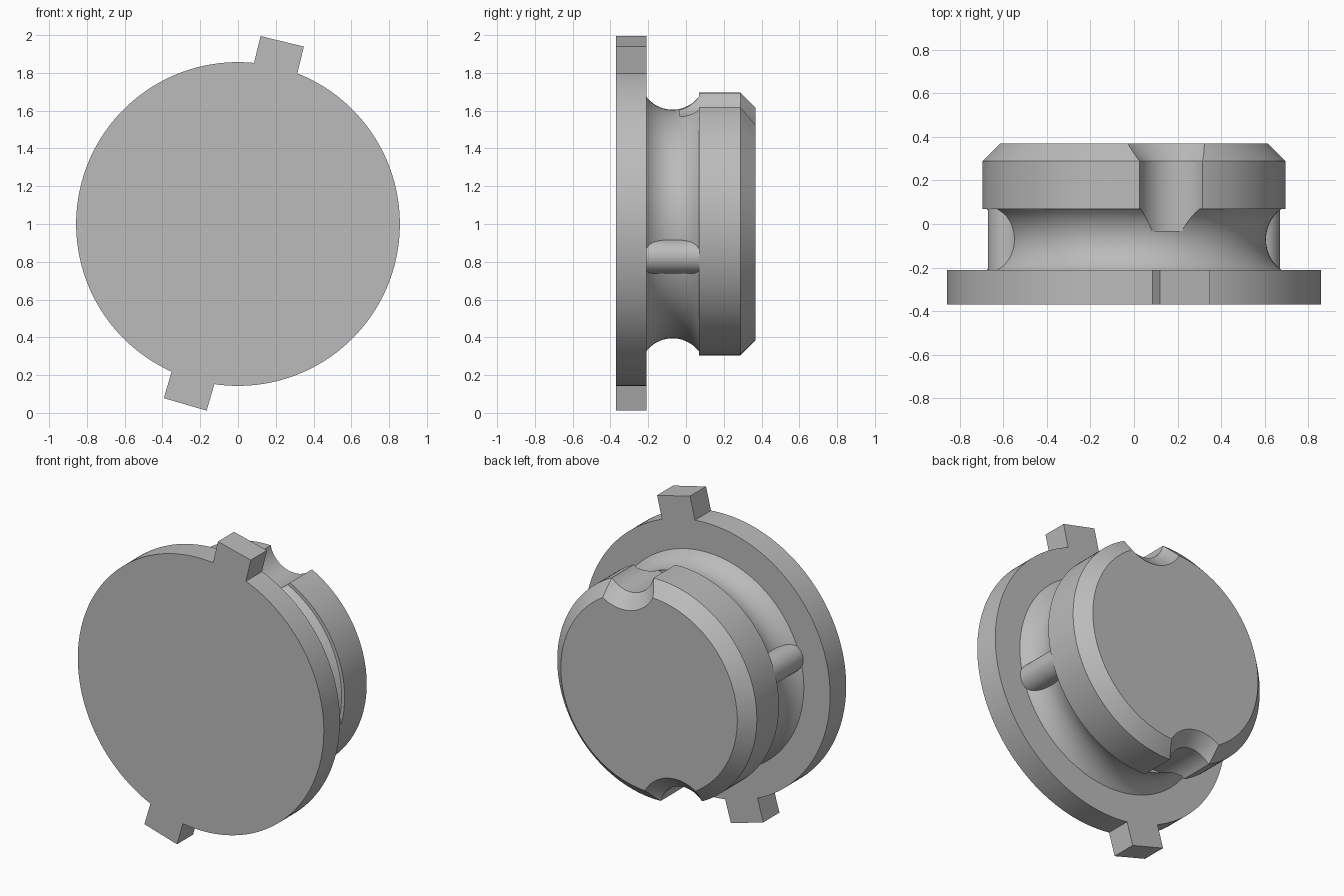
import bpy, bmesh, math
from mathutils import Matrix, Vector

cube = bpy.data.objects.get("Cube")
if cube:
    bpy.data.objects.remove(cube, do_unlink=True)

grey = bpy.data.materials.new("plain_grey")
grey.use_nodes = True
colour = (0.5, 0.5, 0.5, 1)
grey.diffuse_color = colour
grey.node_tree.nodes["Principled BSDF"].inputs["Base Color"].default_value = colour

CENTRE_Z = 1.0


def finish(name, bm):
    """Turn a bmesh into a grey object."""
    bmesh.ops.recalc_face_normals(bm, faces=bm.faces)
    mesh = bpy.data.meshes.new(name)
    bm.to_mesh(mesh)
    bm.free()
    mesh.materials.append(grey)
    obj = bpy.data.objects.new(name, mesh)
    bpy.context.collection.objects.link(obj)
    return obj


def around(radius, degrees):
    """Point at a clockwise angle from the top of the disc."""
    a = math.radians(degrees)
    return Vector((radius * math.sin(a), 0, CENTRE_Z + radius * math.cos(a)))


def turned(name, profile, centre, steps):
    """Revolve a (radius, y) profile about an axis along y."""
    bm = bmesh.new()
    verts = [bm.verts.new((r, y, 0)) for r, y in profile]
    edges = [bm.edges.new(pair) for pair in zip(verts, verts[1:])]
    bmesh.ops.spin(bm, geom=verts + edges, cent=(0, 0, 0), axis=(0, 1, 0),
                   angle=math.tau, steps=steps)
    bmesh.ops.remove_doubles(bm, verts=bm.verts, dist=0.0001)
    bmesh.ops.translate(bm, verts=bm.verts, vec=centre)
    return finish(name, bm)


def smooth(obj):
    bpy.ops.object.select_all(action='DESELECT')
    obj.select_set(True)
    bpy.context.view_layer.objects.active = obj
    bpy.ops.object.shade_smooth_by_angle(angle=math.radians(30))


# Front disc, hollow round neck and chamfered plug in one turned body
disc_back, plug_front, groove_y = -0.21, 0.068, -0.071
groove_radius, neck = 0.175, 0.605
profile = [(0, -0.37), (0.857, -0.37), (0.857, disc_back)]
for i in range(17):
    y = disc_back + (plug_front - disc_back) * i / 16
    r = neck + groove_radius - math.sqrt(groove_radius ** 2 - (y - groove_y) ** 2)
    profile.append((r, y))
profile += [(0.695, plug_front), (0.695, 0.288), (0.615, 0.368), (0, 0.368)]
body = turned("plug_body", profile, (0, 0, CENTRE_Z), 144)

# Two round notches with flared mouths, cut through the plug rim
for side, turn in (("upper", 14.5), ("lower", 194.5)):
    cutter = turned(side + "_notch_cutter",
                    [(0, -0.033), (0.168, -0.033), (0.168, 0.288),
                     (0.268, 0.388), (0, 0.388)], around(0.757, turn), 64)
    cutter.hide_render = True
    cut = body.modifiers.new(side + "_notch", 'BOOLEAN')
    cut.operation = 'DIFFERENCE'
    cut.solver = 'EXACT'
    cut.object = cutter
    bpy.context.view_layer.objects.active = body
    bpy.ops.object.modifier_apply(modifier=cut.name)
    bpy.data.objects.remove(cutter, do_unlink=True)
smooth(body)

# Stop pins bridging the groove
for side, turn in (("right", 106.5), ("left", 286.5)):
    pin = turned(side + "_stop_pin",
                 [(0, -0.22), (0.09, -0.22), (0.09, 0.08), (0, 0.08)],
                 around(0.605, turn), 40)
    smooth(pin)

# Square tabs on the disc edge
for side, turn in (("upper", 13.6), ("lower", 196.3)):
    bm = bmesh.new()
    bmesh.ops.create_cube(bm, size=1)
    place = (Matrix.Translation(around(0.915, turn) + Vector((0, -0.29, 0)))
             @ Matrix.Rotation(math.radians(turn), 4, 'Y')
             @ Matrix.Diagonal((0.236, 0.16, 0.16, 1)))
    bmesh.ops.transform(bm, matrix=place, verts=bm.verts)
    finish(side + "_tab", bm)
